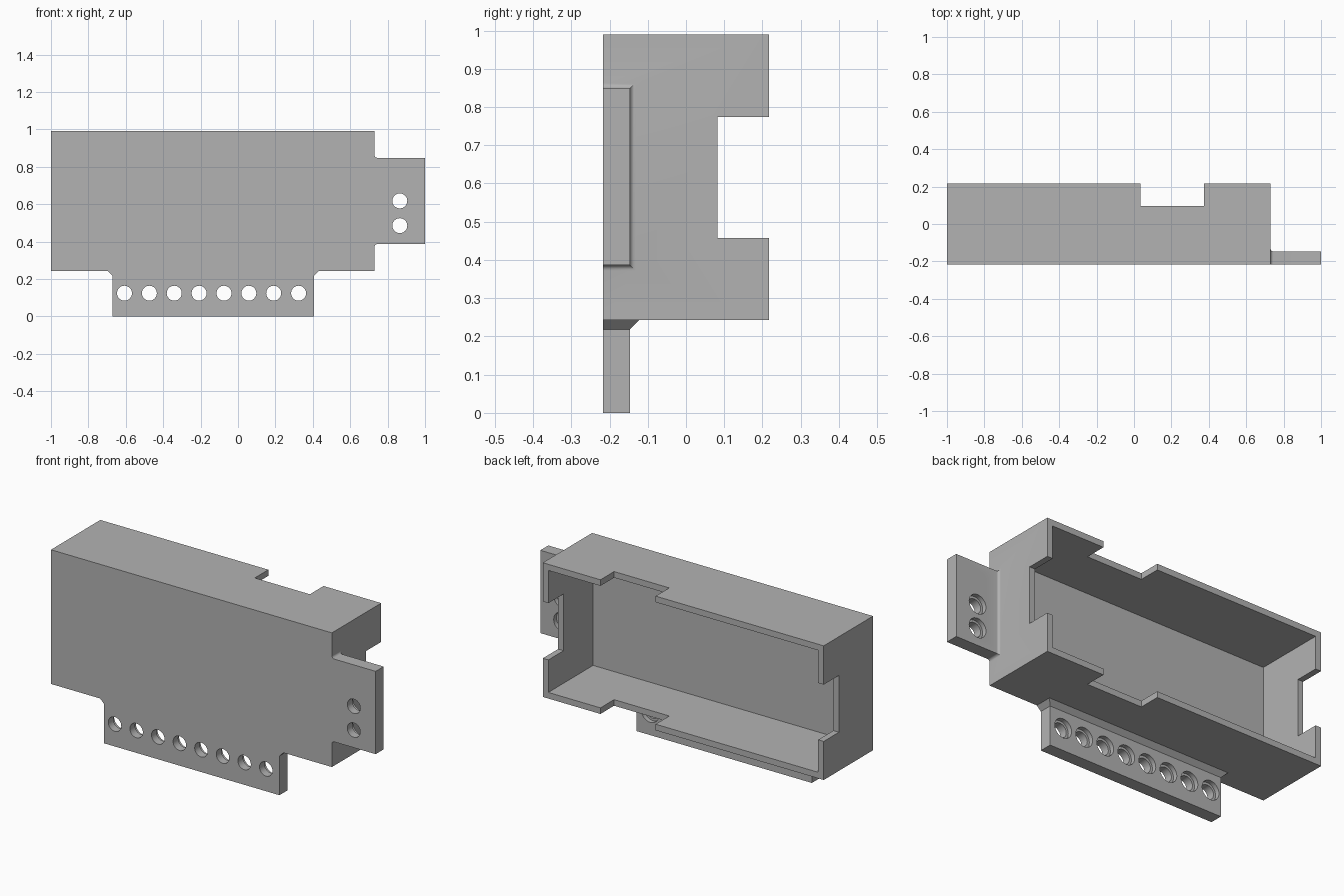
import bpy, bmesh, math
from mathutils import Vector

old = bpy.data.objects.get("Cube")
if old:
    bpy.data.objects.remove(old, do_unlink=True)

grey = bpy.data.materials.new("plain grey")
grey.use_nodes = True
colour = (0.45, 0.45, 0.45, 1)
grey.diffuse_color = colour
grey.node_tree.nodes["Principled BSDF"].inputs["Base Color"].default_value = colour

X0, X1, Y0, Y1, Z0, Z1 = -1.0, 0.73, -0.217, 0.217, 0.243, 0.99
WALL, TAB_BACK = 0.034, -0.147


def finish(name, bm):
    bmesh.ops.recalc_face_normals(bm, faces=bm.faces)
    mesh = bpy.data.meshes.new(name)
    bm.to_mesh(mesh)
    bm.free()
    mesh.materials.append(grey)
    obj = bpy.data.objects.new(name, mesh)
    bpy.context.collection.objects.link(obj)
    return obj


def add_box(bm, low, high):
    verts = bmesh.ops.create_cube(bm, size=1)["verts"]
    for v in verts:
        v.co = Vector([a + (c + 0.5) * (b - a) for a, b, c in zip(low, high, v.co)])


def box(name, low, high):
    bm = bmesh.new()
    add_box(bm, low, high)
    return finish(name, bm)


def add_cylinder(bm, x, z, radius, y0, y1):
    verts = bmesh.ops.create_cone(bm, cap_ends=True, segments=32,
                                  radius1=radius, radius2=radius, depth=y1 - y0)["verts"]
    for v in verts:
        v.co = Vector((x + v.co.x, (y0 + y1) / 2 + v.co.z, z + v.co.y))


def tab(name, low, high, sections, place):
    """Plate lofted outward from a wall; each section is (position, flare)."""
    bm = bmesh.new()
    rings = []
    for pos, flare in sections:
        a, b, back = low - flare, high + flare, TAB_BACK + flare
        corners = [(a, Y0), (b, Y0), (b, back), (a, back)]
        rings.append([bm.verts.new(place(pos, s, y)) for s, y in corners])
    for r, q in zip(rings, rings[1:]):
        for i in range(4):
            j = (i + 1) % 4
            bm.faces.new((r[i], r[j], q[j], q[i]))
    bm.faces.new(rings[0])
    bm.faces.new(rings[-1])
    return finish(name, bm)


def apply_boolean(target, cutter, operation):
    mod = target.modifiers.new(operation, "BOOLEAN")
    mod.operation, mod.solver, mod.object = operation, "EXACT", cutter
    bpy.context.view_layer.objects.active = target
    bpy.ops.object.modifier_apply(modifier=mod.name)
    bpy.data.objects.remove(cutter, do_unlink=True)


# Housing: box hollowed from the back
housing = box("housing", (X0, Y0, Z0), (X1, Y1, Z1))
apply_boolean(housing, box("cavity", (X0 + WALL, Y0 + 0.04, Z0 + WALL),
                           (X1 - WALL, 0.4, Z1 - WALL)), "DIFFERENCE")

# Notches through the top and bottom walls, then through both end walls
apply_boolean(housing, box("wall_notch", (0.035, 0.097, 0.1), (0.375, 0.4, 1.2)), "DIFFERENCE")
apply_boolean(housing, box("end_notch", (-1.2, 0.083, 0.458), (1.2, 0.4, 0.774)), "DIFFERENCE")

# Lower mounting tab with a bevelled root
lower = tab("lower_tab", -0.672, 0.407,
            [(Z0 + 0.02, 0.025), (Z0, 0.025), (Z0 - 0.025, 0), (0, 0)],
            lambda p, s, y: (s, y, p))
apply_boolean(housing, lower, "UNION")

# Side mounting tab with a rounded fillet at the root
R = 0.015
arc = [i * math.pi / 12 for i in range(7)]
fillet = [(X1 + R - R * math.cos(t), R - R * math.sin(t)) for t in arc]
side = tab("side_tab", 0.387, 0.848, [(X1 - 0.02, R)] + fillet + [(1.0, 0)],
           lambda p, s, y: (p, y, s))
apply_boolean(housing, side, "UNION")

# Screw holes, widened by a counterbore on the back
centres = [(-0.607 + 0.133 * i, 0.124) for i in range(8)]
centres += [(0.865, 0.485 + 0.1325 * i) for i in range(3)]
for label, radius, start in (("holes", 0.04, -0.3), ("counterbores", 0.053, -0.172)):
    bm = bmesh.new()
    for x, z in centres:
        add_cylinder(bm, x, z, radius, start, -0.1)
    apply_boolean(housing, finish(label, bm), "DIFFERENCE")

# Smooth the round surfaces, keep the edges sharp
bpy.ops.object.select_all(action="DESELECT")
housing.select_set(True)
bpy.context.view_layer.objects.active = housing
bpy.ops.object.shade_smooth_by_angle(angle=math.radians(30))
